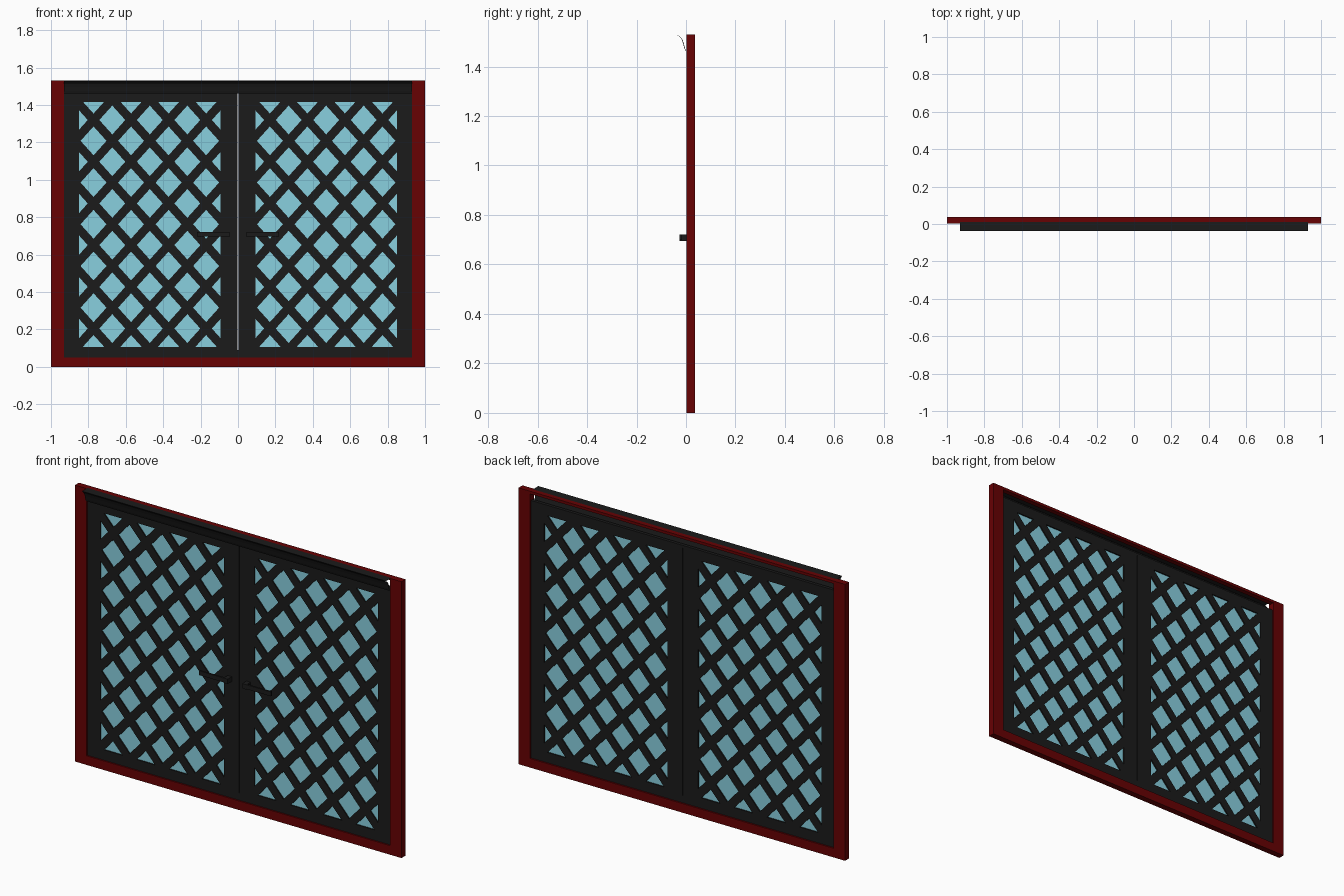
import bpy, bmesh, math
from mathutils import Vector, Matrix

if "Cube" in bpy.data.objects:
    bpy.data.objects.remove(bpy.data.objects["Cube"])


def material(name, rgb):
    m = bpy.data.materials.new(name)
    m.diffuse_color = (*rgb, 1)
    m.use_nodes = True
    m.node_tree.nodes["Principled BSDF"].inputs["Base Color"].default_value = m.diffuse_color
    return m


RED = material("dark red", (0.135, 0.0005, 0.001))
BLACK = material("charcoal", (0.0105, 0.0105, 0.0105))
BLUE = material("pale blue glass", (0.25, 0.63, 0.74))


def finish(name, bm, mat):
    bmesh.ops.recalc_face_normals(bm, faces=bm.faces)
    me = bpy.data.meshes.new(name)
    bm.to_mesh(me)
    bm.free()
    me.materials.append(mat)
    ob = bpy.data.objects.new(name, me)
    bpy.context.collection.objects.link(ob)
    return ob


def add_box(bm, x0, x1, y0, y1, z0, z1):
    mat = Matrix.Translation(((x0 + x1) / 2, (y0 + y1) / 2, (z0 + z1) / 2)) @ \
        Matrix.Diagonal((x1 - x0, y1 - y0, z1 - z0, 1))
    bmesh.ops.create_cube(bm, size=1, matrix=mat)


def boxes(name, mat, *dims):
    bm = bmesh.new()
    for d in dims:
        add_box(bm, *d)
    return finish(name, bm, mat)


def extrude_x(name, mat, pts, x0, x1):
    bm = bmesh.new()
    f = bm.faces.new([bm.verts.new((x0, y, z)) for y, z in pts])
    r = bmesh.ops.extrude_face_region(bm, geom=[f])
    bmesh.ops.translate(bm, vec=(x1 - x0, 0, 0),
                        verts=[v for v in r["geom"] if isinstance(v, bmesh.types.BMVert)])
    return finish(name, bm, mat)


# outer frame: posts, sill, thin head plate
F, D = 0.002, 0.037
boxes("outer_frame", RED,
      (-1, -0.93, F, D, 0, 1.53), (0.93, 1, F, D, 0, 1.53),
      (-0.93, 0.93, F, D, 0, 0.05), (-0.93, 0.93, 0.01, D, 1.515, 1.53))

# dark threshold and head strip
Y0, Y1 = 0.010, 0.028
boxes("threshold", BLACK, (-0.93, 0.93, Y0, Y1, 0.05, 0.09))
boxes("head_strip", BLACK, (-0.93, 0.93, Y0, Y1, 1.46, 1.475))

# flared drip cap, closed on top by a thin sheet
front = [(-0.037, 1.529), (-0.027, 1.521), (-0.018, 1.511), (-0.012, 1.495),
         (-0.007, 1.475), (-0.002, 1.462)]
back = [(y + 0.002, z + 0.001) for y, z in reversed(front[1:])]
extrude_x("drip_cap", BLACK, front + back, -0.93, 0.93)
boxes("drip_cap_top", BLACK, (-0.93, 0.93, -0.037, 0.0101, 1.5285, 1.53))

# leaf layout
X0, X1, Z0, Z1 = 0.093, 0.85, 0.107, 1.417      # glazed opening
CX, CZ, DX, DZ, BAR = 0.4715, 0.762, 0.1003, 0.1115, 0.046


def lattice(name, side):
    bm = bmesh.new()
    u = math.atan2(DZ, DX)
    for s in (1, -1):
        for k in range(-16, 17, 2):
            # parallel bars, spaced one diamond apart
            c = Vector((CX + k * DX, (Y0 + Y1) / 2, CZ))
            m = Matrix.Translation(c) @ Matrix.Rotation(-s * u, 4, 'Y') @ \
                Matrix.Diagonal((4, Y1 - Y0, BAR, 1))
            bmesh.ops.create_cube(bm, size=1, matrix=m)
    for co, no in (((X0, 0, 0), (-1, 0, 0)), ((X1, 0, 0), (1, 0, 0)),
                   ((0, 0, Z0), (0, 0, -1)), ((0, 0, Z1), (0, 0, 1))):
        bmesh.ops.bisect_plane(bm, geom=bm.verts[:] + bm.edges[:] + bm.faces[:],
                               plane_co=co, plane_no=no, clear_outer=True)
    bmesh.ops.scale(bm, vec=(side, 1, 1), verts=bm.verts)
    return finish(name, bm, BLACK)


def mirrored(side, d):
    a, b = sorted((side * d[0], side * d[1]))
    return (a, b, *d[2:])


for side, label in ((-1, "left"), (1, "right")):
    # leaf frame
    y = (Y0, Y1)
    parts = [(0.0015, X0, *y, 0.09, 1.46), (X1, 0.93, *y, 0.09, 1.46),
             (X0, X1, *y, 0.09, Z0), (X0, X1, *y, Z1, 1.46)]
    boxes(label + "_leaf_frame", BLACK, *[mirrored(side, p) for p in parts])
    # glass pane and diagonal bars
    boxes(label + "_glass", BLUE, mirrored(side, (X0, X1, 0.017, 0.021, Z0, Z1)))
    lattice(label + "_lattice", side)
    # lever handle: stem and grip
    handle = [(0.045, 0.07, -0.027, Y0, 0.695, 0.722),
              (0.045, 0.22, -0.027, -0.017, 0.698, 0.722)]
    boxes(label + "_handle", BLACK, *[mirrored(side, p) for p in handle])
